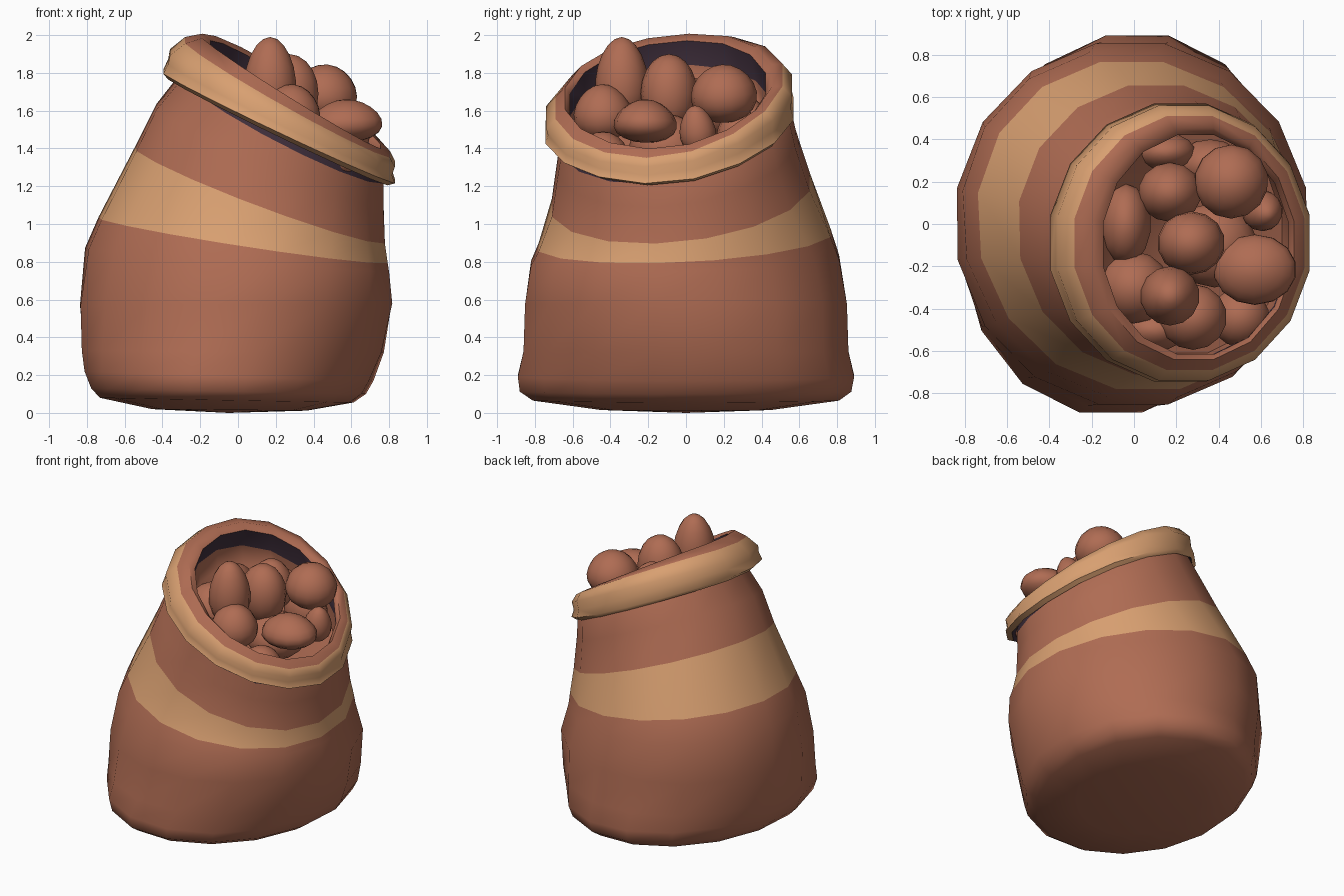
import bpy, bmesh, math
from mathutils import Vector, Euler

N = 16  # sides of the sack


def material(name, rgb):
    m = bpy.data.materials.new(name)
    m.diffuse_color = (*rgb, 1)
    return m


BROWN = material("brown cloth", (0.43, 0.15, 0.087))
TAN = material("tan cloth", (0.69, 0.35, 0.165))
DARK = material("dark lining", (0.05, 0.028, 0.045))


def finish(name, bm, mats, angle=60):
    bmesh.ops.recalc_face_normals(bm, faces=bm.faces)
    me = bpy.data.meshes.new(name)
    bm.to_mesh(me)
    bm.free()
    ob = bpy.data.objects.new(name, me)
    bpy.context.collection.objects.link(ob)
    for m in mats:
        me.materials.append(m)
    bpy.ops.object.select_all(action='DESELECT')
    ob.select_set(True)
    bpy.context.view_layer.objects.active = ob
    bpy.ops.object.shade_smooth_by_angle(angle=math.radians(angle))
    return ob


def ring(bm, xl, zl, xr, zr, y0, y1, tilt=0.0, skew=0.0, back=0.0):
    """Tilted oval from its left point, right point and y range; back lifts the rear half."""
    k = 1 / math.cos(math.pi / N)
    out = []
    for i in range(N):
        a = 2 * math.pi * (i + 0.5) / N
        c, s = math.cos(a) * k, math.sin(a) * k
        dy = (y1 - y0) / 2 * s
        out.append(bm.verts.new(((xl + xr) / 2 + (xr - xl) / 2 * c + skew * dy,
                                 (y0 + y1) / 2 + dy,
                                 (zl + zr) / 2 + (zr - zl) / 2 * c
                                 + tilt * dy + back * max(dy, 0))))
    return out


def loft(name, rings, band_mats, cap):
    """Skin the rings; band_mats[i] colours the band above ring i. Cap the first ring."""
    bm = bmesh.new()
    loops = [ring(bm, *r) for r in rings]
    tip = bm.verts.new(cap)
    for i in range(N):
        j = (i + 1) % N
        bm.faces.new((tip, loops[0][j], loops[0][i])).material_index = band_mats[0]
        for b in range(len(loops) - 1):
            lo, hi = loops[b], loops[b + 1]
            bm.faces.new((lo[i], lo[j], hi[j], hi[i])).material_index = band_mats[b]
    return finish(name, bm, (BROWN, TAN, DARK))


# sack body, with a tan stripe and a dark neck under the fold
loft("sack_body", [
    (-.45, .02, .36, .012, -.45, .45, 0, .05),
    (-.72, .08, .60, .055, -.81, .81, 0, .07),
    (-.765, .13, .665, .10, -.88, .875, 0, .07),
    (-.80, .22, .705, .17, -.89, .89, 0, .07),
    (-.82, .33, .765, .32, -.86, .86, 0, .04),
    (-.835, .57, .815, .58, -.852, .852, 0, -.01),
    (-.80, .87, .79, .75, -.82, .81, .02, -.06),
    (-.73, 1.03, .785, .80, -.78, .765, .05, -.05),
    (-.54, 1.40, .775, .91, -.71, .655, .10, -.02),
    (-.43, 1.62, .77, 1.10, -.68, .58, .10, 0, .04),
    (-.30, 1.78, .77, 1.23, -.66, .54, .14, 0, .06),
    (-.26, 1.87, .75, 1.30, -.65, .49, .08, 0, .08),
], [0, 0, 0, 0, 0, 0, 0, 1, 0, 0, 2], (-.05, 0, 0))

# folded mouth: inner wall, brown crest, tan cuff and dark underside
loft("folded_rim", [
    (-.18, 1.69, .70, 1.13, -.61, .46, .06, 0, .06),
    (-.19, 1.83, .73, 1.25, -.62, .45, .06, 0, .06),
    (-.145, 1.955, .73, 1.375, -.615, .42, .06, 0, .09),
    (-.19, 1.99, .755, 1.405, -.64, .455, .06, 0, .10),
    (-.28, 1.965, .805, 1.36, -.69, .51, .08, 0, .13),
    (-.36, 1.90, .83, 1.31, -.74, .56, .06, 0, .14),
    (-.37, 1.85, .815, 1.265, -.73, .555, .05, 0, .12),
    (-.395, 1.80, .83, 1.22, -.745, .57, .04, 0, .11),
    (-.37, 1.77, .79, 1.21, -.71, .55, .04, 0, .11),
    (-.27, 1.85, .75, 1.28, -.65, .49, .06, 0, .10),
], [0, 2, 0, 0, 1, 1, 1, 1, 2], (.24, -.08, 1.38))


def potato(name, x, y, z, rx, ry, rz, taper, tilt):
    """Oval narrowing towards the top, leaning by tilt about y."""
    bm = bmesh.new()
    bmesh.ops.create_uvsphere(bm, u_segments=14, v_segments=10, radius=1)
    rot = Euler((tilt * .6, tilt, 0)).to_matrix()
    for v in bm.verts:
        k = 1 - taper * v.co.z
        p = Vector((v.co.x * k * rx, v.co.y * k * ry, v.co.z * rz))
        v.co = rot @ p + Vector((x, y, z))
    finish(name, bm, (BROWN,), 180)


# potatoes: x, y, z, three radii, taper, tilt
for n, p in enumerate([
    (.17, -.34, 1.76, .14, .14, .23, .12, 0),
    (.27, -.09, 1.69, .16, .15, .21, 0, 0),
    (.46, .20, 1.69, .175, .175, .155, .1, .1),
    (.57, -.215, 1.545, .195, .165, .115, .2, -.05),
    (.28, -.44, 1.59, .16, .155, .15, .15, .1),
    (.61, .06, 1.50, .095, .095, .13, .2, .2),
    (-.04, 0, 1.62, .12, .19, .16, .1, 0),
    (0, -.30, 1.60, .17, .17, .17, .1, 0),
    (.17, .15, 1.64, .15, .14, .18, .1, 0),
    (.15, .34, 1.52, .14, .09, .15, .1, 0),
    (.50, -.44, 1.36, .14, .14, .13, .1, 0),
    (.38, -.10, 1.42, .20, .20, .16, .1, 0),
    (.10, -.50, 1.48, .15, .10, .14, .1, 0),
    (.36, .28, 1.46, .16, .12, .16, .1, 0),
]):
    potato("potato_%02d" % (n + 1), *p)
